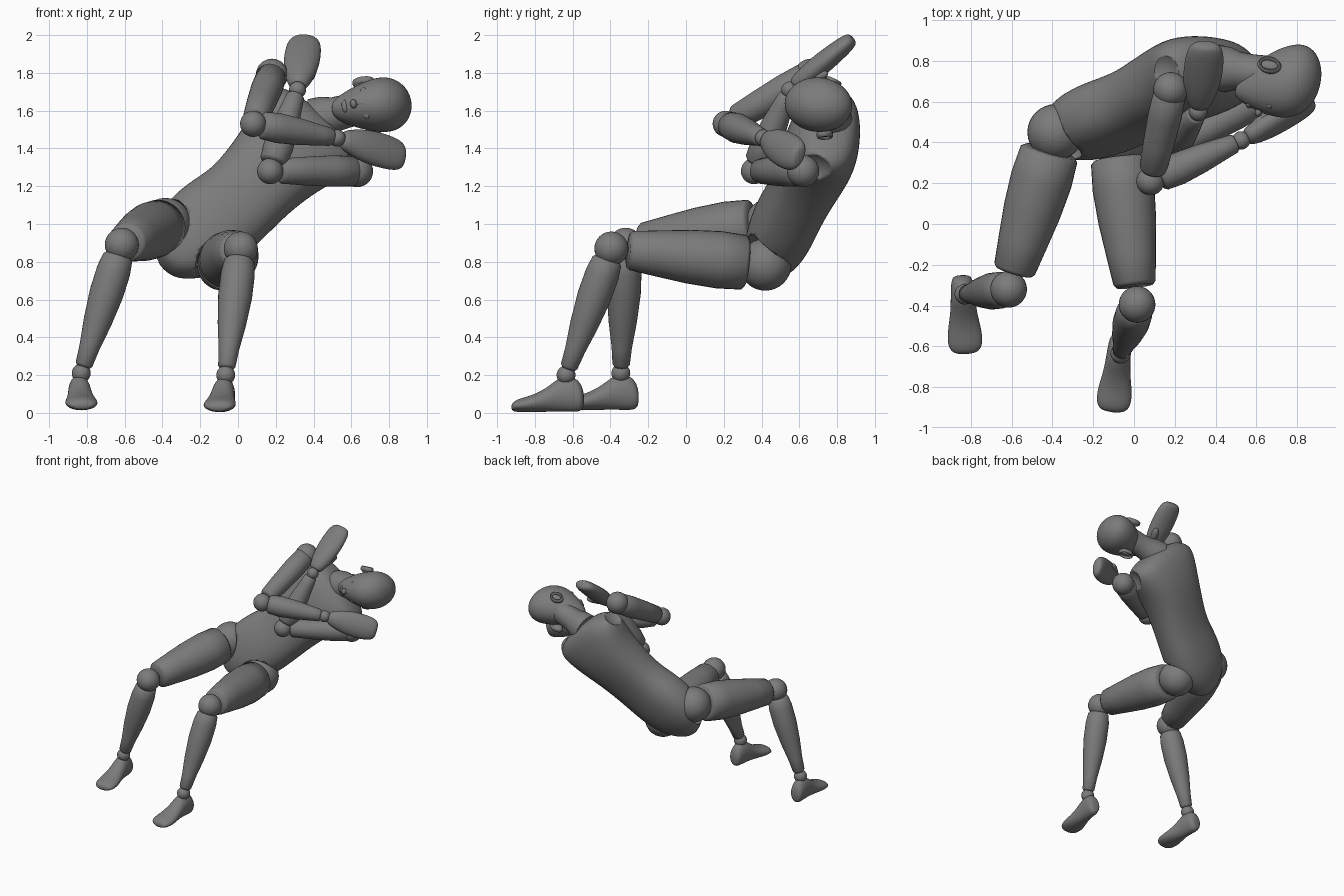
import bpy, bmesh, math
from mathutils import Vector as V, Matrix

if "Cube" in bpy.data.objects:
    bpy.data.objects.remove(bpy.data.objects["Cube"], do_unlink=True)

grey = bpy.data.materials.new("matte_grey")
grey.use_nodes = True
colour = (0.2, 0.2, 0.2, 1)
grey.diffuse_color = colour
grey.node_tree.nodes["Principled BSDF"].inputs["Base Color"].default_value = colour


def finish(name, bm, subdivide=0):
    bmesh.ops.recalc_face_normals(bm, faces=bm.faces)
    mesh = bpy.data.meshes.new(name)
    bm.to_mesh(mesh)
    bm.free()
    mesh.materials.append(grey)
    ob = bpy.data.objects.new(name, mesh)
    bpy.context.collection.objects.link(ob)
    bpy.ops.object.select_all(action="DESELECT")
    ob.select_set(True)
    bpy.context.view_layer.objects.active = ob
    bpy.ops.object.shade_smooth_by_angle(angle=math.radians(60))
    if subdivide:
        ob.modifiers.new("smooth", "SUBSURF").levels = subdivide
        ob.modifiers["smooth"].render_levels = subdivide
    return ob


def loft(name, rings, sides=16, power=2.0, subdivide=2):
    """Skin over rings of (centre, half-width vector, half-depth vector)."""
    bm = bmesh.new()
    loops = []
    for centre, wide, deep in rings:
        loop = []
        for i in range(sides):
            a = math.tau * i / sides
            c, s = math.cos(a), math.sin(a)
            p = wide * math.copysign(abs(c) ** (2 / power), c)
            p += deep * math.copysign(abs(s) ** (2 / power), s)
            loop.append(bm.verts.new(centre + p))
        loops.append(loop)
    for lo, hi in zip(loops, loops[1:]):
        for i in range(sides):
            j = (i + 1) % sides
            bm.faces.new((lo[i], lo[j], hi[j], hi[i]))
    bm.faces.new(loops[0])
    bm.faces.new(loops[-1])
    return finish(name, bm, subdivide)


def limb(name, a, b, profile):
    """Round tapering segment; profile holds (fraction along, radius)."""
    axis = (b - a).normalized()
    side = axis.orthogonal().normalized()
    up = axis.cross(side)
    return loft(name, [(a.lerp(b, t), side * r, up * r) for t, r in profile], 32, subdivide=0)


def ball(name, centre, radius, axes=None, scale=(1, 1, 1)):
    bm = bmesh.new()
    bmesh.ops.create_uvsphere(bm, u_segments=32, v_segments=16, radius=radius)
    frame = Matrix(axes).transposed() if axes else Matrix.Identity(3)
    m = Matrix.Translation(centre) @ frame.to_4x4() @ Matrix.Diagonal((*scale, 1))
    bmesh.ops.transform(bm, matrix=m, verts=bm.verts)
    return finish(name, bm)


def cut(target, name, centre, radius):
    tool = ball(name, centre, radius)
    tool.hide_render = True
    tool.hide_set(True)
    tool.display_type = "WIRE"
    mod = target.modifiers.new(name, "BOOLEAN")
    mod.operation, mod.object, mod.solver = "DIFFERENCE", tool, "EXACT"


# Torso: rings along a leaning, slightly twisted spine
spine = [
    (-.37, .39, .76, .05, .06), (-.335, .42, .80, .14, .12), (-.26, .47, .90, .24, .17),
    (-.12, .53, 1.02, .255, .18), (.01, .585, 1.12, .23, .17), (.13, .65, 1.25, .24, .185),
    (.25, .705, 1.37, .27, .205), (.35, .745, 1.48, .33, .19), (.40, .77, 1.54, .31, .155),
    (.44, .775, 1.58, .15, .1)]
pelvis_side, chest_side = V((.81, -.1, -.57)), V((.65, -.08, -.76))
rings = []
for i, (x, y, z, w, d) in enumerate(spine):
    lo, hi = spine[max(i - 1, 0)], spine[min(i + 1, len(spine) - 1)]
    up = (V(hi[:3]) - V(lo[:3])).normalized()
    side = pelvis_side.lerp(chest_side, i / (len(spine) - 1))
    side = (side - up * side.dot(up)).normalized()
    rings.append((V((x, y, z)), side * w, side.cross(up) * d))
torso = loft("torso", rings, power=2.4)

# Legs: hip, knee, ankle, then heel and toe of the foot
legs = {
    "left": (V((-.08, .42, .785)), V((.015, -.395, .87)), V((-.065, -.635, .2)),
             V((-.065, -.54, 0)), V((-.105, -.925, 0))),
    "right": (V((-.385, .45, 1.0)), V((-.615, -.32, .89)), V((-.83, -.345, .21)),
              V((-.845, -.25, .01)), V((-.825, -.64, .01)))}
foot_shape = [(0, .07, .035, .04), (.05, .085, .052, .08), (.16, .1, .058, .097),
              (.33, .1, .062, .095), (.5, .07, .068, .065), (.72, .047, .087, .045),
              (.9, .04, .088, .036), (1, .03, .055, .022)]
for side, (hip, knee, ankle, heel, toe) in legs.items():
    ball(side + "_hip", hip, .138)
    cut(torso, side + "_hip_cutter", hip.lerp(knee, .06), .157)
    limb(side + "_thigh", hip, knee,
         [(.12, .125), (.14, .145), (.3, .152), (.5, .142), (.7, .122), (.87, .104), (.89, .09)])
    ball(side + "_knee", knee, .09)
    limb(side + "_shin", knee, ankle,
         [(.08, .065), (.1, .08), (.2, .09), (.38, .09), (.6, .075), (.8, .054), (.93, .046),
          (.95, .035)])
    ball(side + "_ankle", ankle, .05)
    wide = (toe - heel).normalized().cross(V((0, 0, 1)))
    loft(side + "_foot", [(heel.lerp(toe, t) + V((0, 0, z)), wide * w, V((0, 0, h)))
                          for t, z, w, h in foot_shape])

# Arms: shoulder, elbow, wrist, fingertip, palm width direction, thumb ends, socket
arms = {
    "left": (V((.63, .62, 1.28)), V((.17, .36, 1.28)), V((.315, .55, 1.71)),
             V((.355, .885, 1.985)), V((1, 0, 0)),
             V((.34, .62, 1.75)), V((.4, .75, 1.8)), V((.67, .65, 1.24))),
    "right": (V((.18, .66, 1.79)), V((.08, .21, 1.53)), V((.525, .41, 1.455)),
              V((.88, .6, 1.355)), V((.1, .4, .9)),
              V((.58, .46, 1.45)), V((.69, .57, 1.45)), V((.1, .74, 1.81)))}
hand_shape = [(.06, .045, .038), (.15, .062, .05), (.35, .09, .06), (.6, .1, .058),
              (.85, .095, .05), (.97, .075, .04), (1, .04, .022)]
for side, (shoulder, elbow, wrist, tip, palm, thumb_a, thumb_b, socket) in arms.items():
    cut(torso, side + "_socket_cutter", socket, .15)
    ball(side + "_shoulder", shoulder, .085)
    limb(side + "_upper_arm", shoulder, elbow,
         [(0, .06), (.03, .08), (.3, .083), (.6, .076), (.86, .067), (.89, .055)])
    ball(side + "_elbow", elbow, .069)
    limb(side + "_forearm", elbow, wrist,
         [(.1, .06), (.13, .073), (.3, .08), (.55, .071), (.8, .055), (.92, .048), (.94, .04)])
    ball(side + "_wrist", wrist, .045)
    along = (tip - wrist).normalized()
    palm = (palm - along * palm.dot(along)).normalized()
    thick = along.cross(palm)
    loft(side + "_hand", [(wrist.lerp(tip, t), palm * w, thick * d) for t, w, d in hand_shape])
    limb(side + "_thumb", thumb_a, thumb_b,
         [(0, .025), (.3, .03), (.7, .026), (.92, .018), (1, .006)])

# Neck
limb("neck", V((.4, .765, 1.55)), V((.66, .735, 1.62)),
     [(0, .115), (.25, .11), (.45, .092), (.7, .088), (1, .09)])

# Head: lying sideways, its right ear turned upward
centre = V((.73, .71, 1.625))
crown = V((.93, -.22, .15)).normalized()
right = V((-.1, .15, .98))
right = (right - crown * right.dot(crown)).normalized()
face = crown.cross(right)
skull = [(-.215, .1, .03, .03), (-.19, .08, .062, .07), (-.13, .05, .098, .125),
         (-.05, .02, .13, .17), (.03, 0, .152, .195), (.1, -.01, .143, .182),
         (.155, -.01, .1, .13), (.185, -.01, .04, .05)]
loft("head", [(centre + crown * u + face * f, right * w, face * d) for u, f, w, d in skull])


def on_head(r, f, u):
    return centre + right * r + face * f + crown * u


axes = (right, face, crown)
ball("nose_bridge", on_head(0, .17, -.035), .02, axes, (.75, .9, 2.2))
ball("nose_tip", on_head(0, .187, -.075), .022, axes, (1.1, 1, .8))
ball("lips", on_head(0, .162, -.13), .02, axes, (1.7, .8, .8))
for s, side in ((-1, "left"), (1, "right")):
    ball(side + "_eyelid", on_head(s * .055, .152, -.02), .025, axes, (1.2, .6, .8))
    ball(side + "_ear", on_head(s * .132, -.03, -.06), .034, axes, (.6, .9, 1.5))
    # Raised rim around the ear
    tilt = (right * s - face * .3).normalized()
    tall = (crown - tilt * crown.dot(tilt)).normalized()
    flat = tilt.cross(tall)
    rim = []
    for i in range(25):
        a = math.tau * i / 24
        out = flat * math.cos(a) * .034 + tall * math.sin(a) * .05
        rim.append((on_head(s * .142, -.035, -.06) + out, out.normalized() * .01, tilt * .018))
    loft(side + "_ear_rim", rim, 8, subdivide=0)
